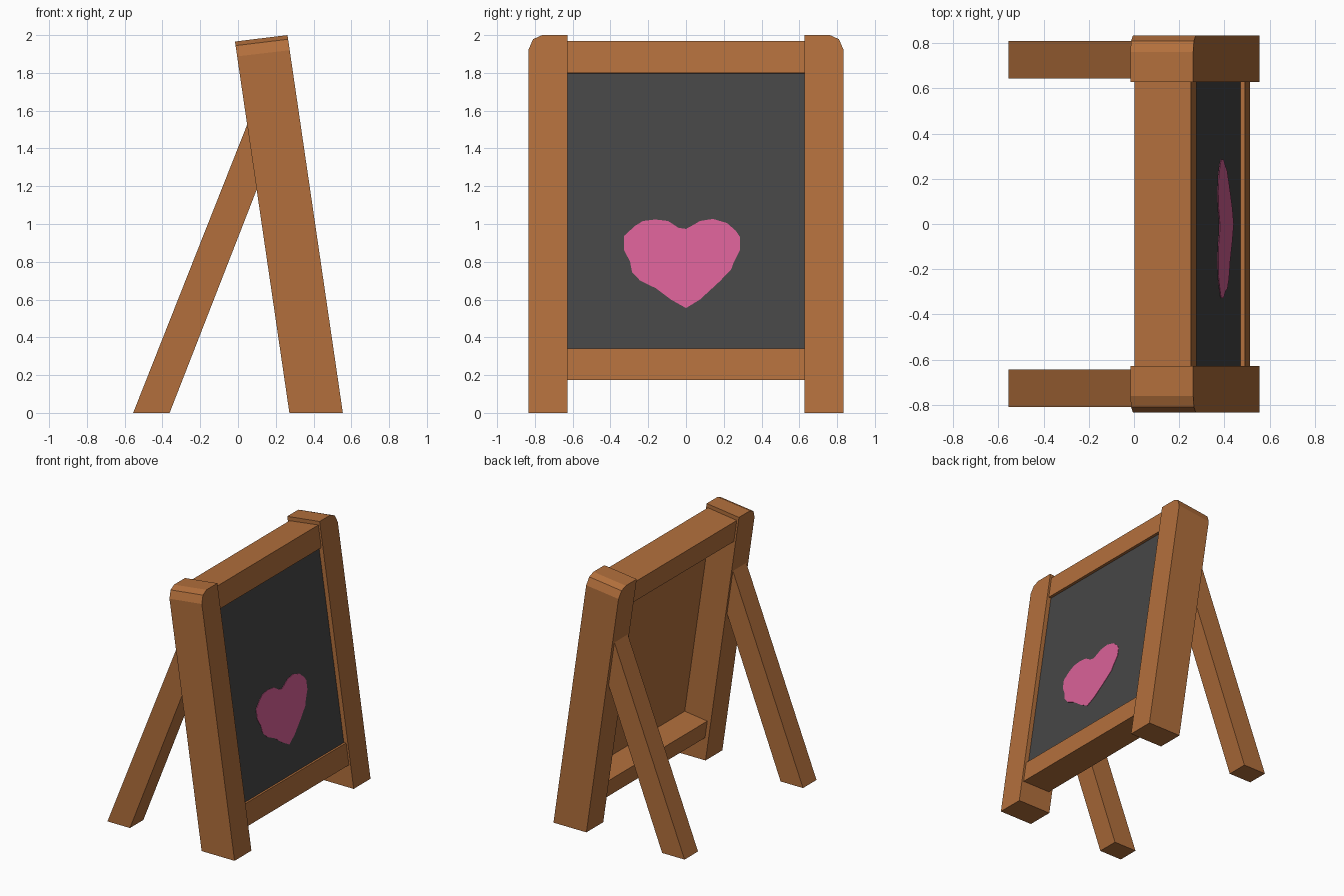
import bpy, bmesh

if "Cube" in bpy.data.objects:
    bpy.data.objects.remove(bpy.data.objects["Cube"])

LEAN = -0.1465          # x shift per unit of height on the leaning frame
FRONT, BACK = 0.555, 0.272


def material(name, rgb):
    m = bpy.data.materials.new(name)
    m.diffuse_color = (*rgb, 1)
    m.use_nodes = True
    m.node_tree.nodes["Principled BSDF"].inputs["Base Color"].default_value = m.diffuse_color
    return m


wood = material("warm_wood", (0.445, 0.159, 0.045))
slate = material("dark_slate", (0.061, 0.061, 0.061))
pink = material("pink_chalk", (0.69, 0.119, 0.31))


def loft(name, ring_a, ring_b, *mats):
    """Solid between two matching outlines."""
    bm = bmesh.new()
    a = [bm.verts.new(p) for p in ring_a]
    b = [bm.verts.new(p) for p in ring_b]
    bm.faces.new(a)
    bm.faces.new(b)
    for i in range(len(a)):
        j = (i + 1) % len(a)
        bm.faces.new((a[i], a[j], b[j], b[i]))
    bmesh.ops.recalc_face_normals(bm, faces=bm.faces)
    me = bpy.data.meshes.new(name)
    bm.to_mesh(me)
    bm.free()
    for m in mats:
        me.materials.append(m)
    ob = bpy.data.objects.new(name, me)
    bpy.context.collection.objects.link(ob)
    return ob


def bar(name, profile, y0, y1, *mats):
    """Extrude an (x, z) profile along y."""
    return loft(name, [(x, y0, z) for x, z in profile],
                [(x, y1, z) for x, z in profile], *mats)


def leaning(front_in, back_x, z0, z1, d0, d1):
    """Leaning (x, z) profile; the back edge drops by d0 and d1."""
    f = lambda z: FRONT - front_in + LEAN * z
    b = lambda z: back_x + LEAN * z
    return [(f(z0), z0), (f(z1), z1), (b(z1 - d1), z1 - d1), (b(z0 - d0), z0 - d0)]


# Front posts with rounded outer top corner, and rear legs
post = [(0.628, 0), (0.835, 0), (0.835, 1.92), (0.81, 1.978), (0.762, 2.0), (0.628, 2.0)]
leg = [(-0.555, 0), (-0.362, 0), (0.11, 1.21), (0.06, 1.555)]
for side, s in (("left", -1), ("right", 1)):
    front = [(FRONT + LEAN * z, s * y, z) for y, z in post]
    back = [(BACK + LEAN * z * 0.983, s * y, z * 0.983) for y, z in post]
    loft("front_post_" + side, front, back, wood)
    bar("rear_leg_" + side, leg, s * 0.645, s * 0.81, wood)

# Cross rails
bar("top_rail", leaning(0.015, BACK + 0.015, 1.80, 1.97, 0.033, 0.033), -0.63, 0.63, wood)
bar("bottom_rail", leaning(0.015, BACK + 0.03, 0.175, 0.34, 0.0, 0.03), -0.63, 0.63, wood)

# Chalkboard: slate front, wooden back
board = bar("chalkboard", leaning(0.035, FRONT - 0.055, 0.30, 1.85, 0, 0),
            -0.63, 0.63, slate, wood)
for p in board.data.polygons:
    p.material_index = 1 if p.normal.x < -0.5 else 0

# Hand drawn chalk heart, a thin plate on the board
heart = [(0, .555), (.074, .60), (.175, .693), (.238, .757), (.254, .80), (.286, .862),
         (.286, .931), (.265, .963), (.217, 1.005), (.143, 1.027), (.074, 1.016),
         (.03, .99), (0, .974), (-.04, .98), (-.095, 1.016), (-.164, 1.024),
         (-.228, 1.016), (-.27, .99), (-.328, .937), (-.328, .862), (-.296, .80),
         (-.286, .746), (-.243, .70), (-.16, .66), (-.08, .60)]
loft("chalk_heart",
     [(FRONT - 0.032 + LEAN * z, y, z) for y, z in heart],
     [(FRONT - 0.037 + LEAN * z, y, z) for y, z in heart], pink)
